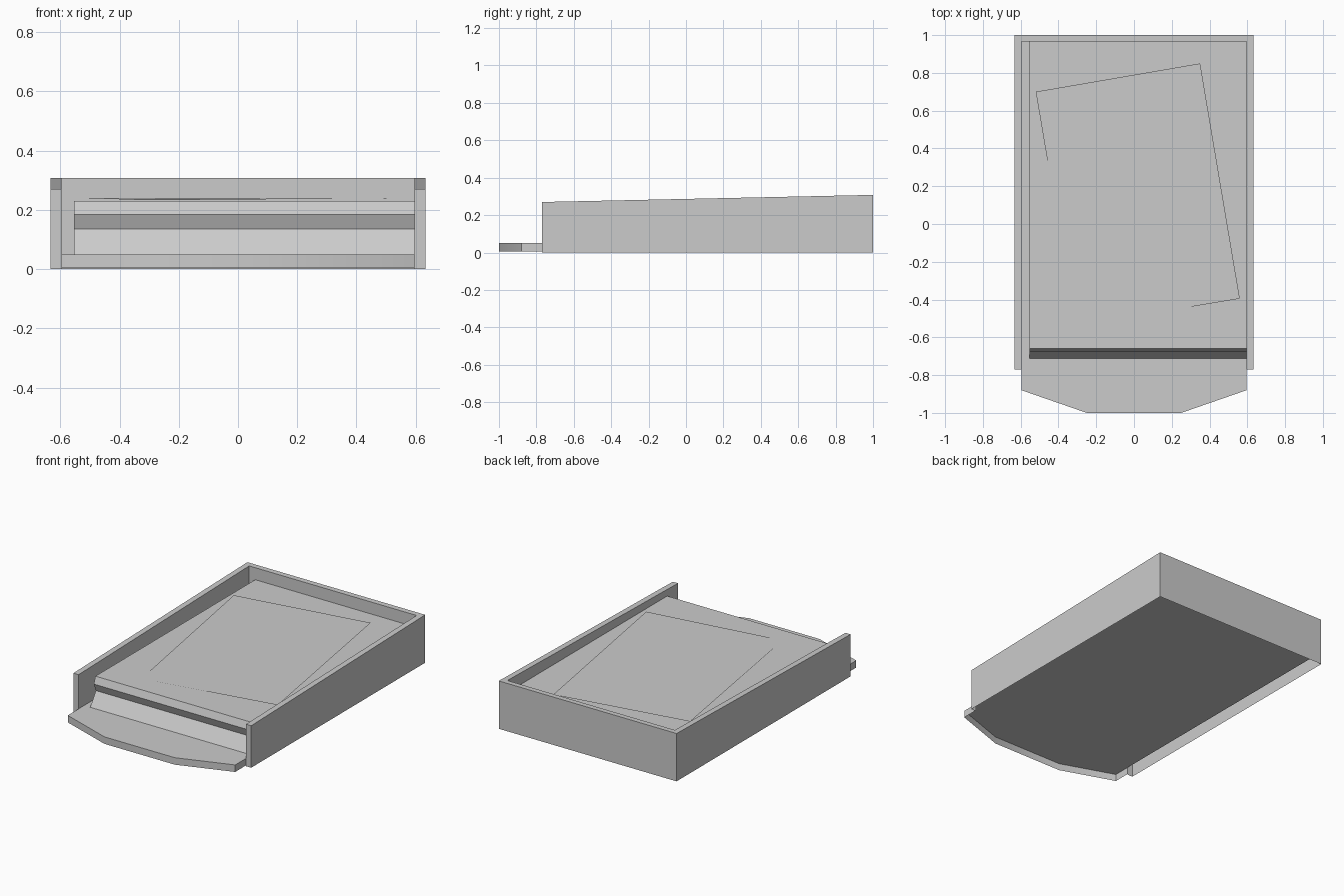
import bpy, bmesh
from mathutils import Vector

if "Cube" in bpy.data.objects:
    bpy.data.objects.remove(bpy.data.objects["Cube"])

W, IN, FRONT, BACK, BACK_IN, FLOOR = 0.633, 0.596, -0.77, 1.0, 0.965, 0.05


def extruded(outline, offset):
    """Closed solid made by extruding a 3D outline along an offset."""
    bm = bmesh.new()
    face = bm.faces.new([bm.verts.new(p) for p in outline])
    ext = bmesh.ops.extrude_face_region(bm, geom=[face])
    top = [g for g in ext["geom"] if isinstance(g, bmesh.types.BMVert)]
    bmesh.ops.translate(bm, verts=top, vec=Vector(offset))
    bmesh.ops.recalc_face_normals(bm, faces=bm.faces)
    return bm


def drop_faces(bm, test):
    """Open the shell by removing the faces that pass the test."""
    bmesh.ops.delete(bm, geom=[f for f in bm.faces if test(f)], context="FACES")


def finish(name, bm):
    mesh = bpy.data.meshes.new(name)
    bm.to_mesh(mesh)
    bm.free()
    obj = bpy.data.objects.new(name, mesh)
    bpy.context.collection.objects.link(obj)
    return obj


def mirrored(half):
    """Complete a half outline (x > 0) across the x = 0 plane."""
    return half + [(-x, y, z) for x, y, z in reversed(half)]


def is_bottom(f):
    return f.normal.z < -0.99


def is_lining(f):
    c = f.calc_center_median()
    return abs(f.normal.z) < 0.1 and abs(c.x) < IN + 0.001 and FRONT + 0.01 < c.y < BACK_IN + 0.001


# Hollow U-shaped surround, open below, top edge rising towards the back
bm = extruded(mirrored([(IN, BACK_IN, 0), (IN, FRONT, 0), (W, FRONT, 0), (W, BACK, 0)]),
              (0, 0, 0.27))
for v in bm.verts:
    if v.co.z > 0.1:
        v.co.z = 0.27 + 0.038 * (v.co.y - FRONT) / (BACK - FRONT)
drop_faces(bm, is_bottom)
# the inner lining stops at the floor
lining = [f for f in bm.faces if is_lining(f)]
edges = list({e for f in lining for e in f.edges})
bmesh.ops.bisect_plane(bm, geom=lining + edges, plane_co=(0, 0, FLOOR), plane_no=(0, 0, 1))
drop_faces(bm, lambda f: is_lining(f) and f.calc_center_median().z < FLOOR)
finish("surround_walls", bm)

# Floor running out to an angled front lip, with a skirt around the lip and open below
bm = extruded(mirrored([(0.25, -1.0, 0.005), (IN, -0.88, 0.005), (IN, FRONT, 0.005),
                        (IN, BACK_IN, 0.005)]), (0, 0, FLOOR - 0.005))
drop_faces(bm, lambda f: is_bottom(f) or
           (abs(f.normal.z) < 0.1 and f.calc_center_median().y > FRONT))
floor = finish("floor_and_lip", bm)
bpy.context.view_layer.objects.active = floor
floor.select_set(True)
bpy.ops.object.shade_smooth_by_angle()

# Raised bed: side profile with a sloped, undercut front, leaving a gap on the left
profile = [(-0.713, FLOOR), (-0.655, 0.135), (-0.676, 0.185),
           (-0.66, 0.23), (BACK_IN, 0.23), (BACK_IN, FLOOR)]
bm = extruded([(-0.553, y, z) for y, z in profile], (0.553 + IN, 0, 0))
drop_faces(bm, lambda f: is_bottom(f) and f.calc_center_median().z < 0.06)
finish("raised_bed", bm)

# Loose, slightly bent sheet lying askew on the bed
bm = bmesh.new()
bm.faces.new([bm.verts.new(p) for p in [(-0.31, -0.54, 0.233), (0.56, -0.395, 0.24),
                                        (0.35, 0.85, 0.238), (-0.52, 0.70, 0.24)]])
finish("loose_sheet", bm)
